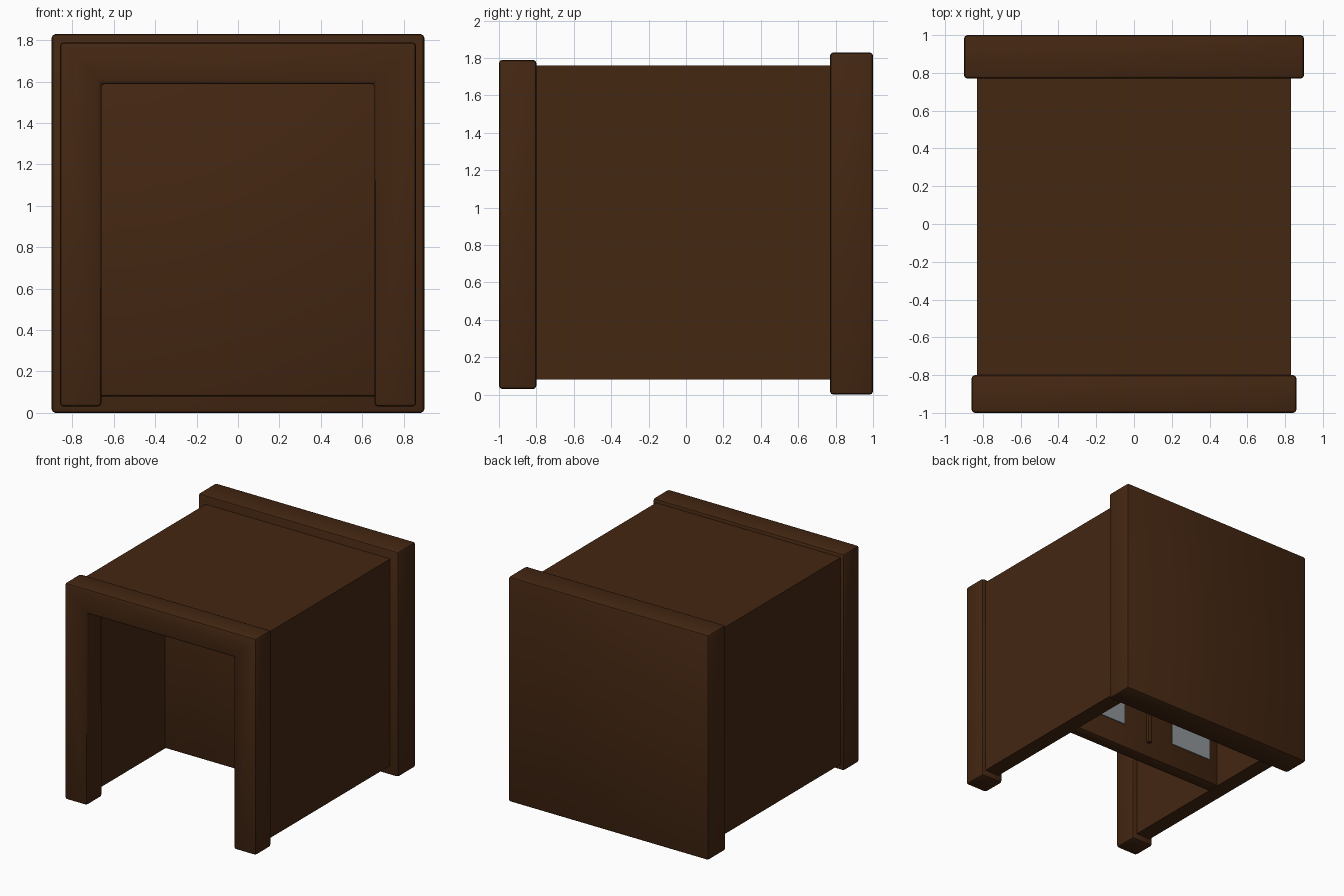
import bpy, bmesh

if "Cube" in bpy.data.objects:
    bpy.data.objects.remove(bpy.data.objects["Cube"])


def material(name, rgb):
    m = bpy.data.materials.new(name)
    m.diffuse_color = (*rgb, 1)
    m.use_nodes = True
    m.node_tree.nodes["Principled BSDF"].inputs["Base Color"].default_value = m.diffuse_color
    return m


BROWN = material("dark_brown_wood", (0.058, 0.020, 0.006))
GREY = material("grey_metal", (0.28, 0.30, 0.32))


def prism(name, profile, y0, y1, bevel=0.0, mat=BROWN):
    """Extrude an xz profile from y0 to y1, with softened edges."""
    bm = bmesh.new()
    face = bm.faces.new([bm.verts.new((x, y0, z)) for x, z in profile])
    ext = bmesh.ops.extrude_face_region(bm, geom=[face])["geom"]
    bmesh.ops.translate(bm, vec=(0, y1 - y0, 0),
                        verts=[v for v in ext if isinstance(v, bmesh.types.BMVert)])
    bmesh.ops.recalc_face_normals(bm, faces=bm.faces)
    if bevel:
        bmesh.ops.bevel(bm, geom=bm.edges[:], offset=bevel, segments=2,
                        profile=0.5, affect='EDGES')
    mesh = bpy.data.meshes.new(name)
    bm.to_mesh(mesh)
    bm.free()
    mesh.materials.append(mat)
    ob = bpy.data.objects.new(name, mesh)
    bpy.context.collection.objects.link(ob)
    bpy.ops.object.select_all(action='DESELECT')
    ob.select_set(True)
    bpy.context.view_layer.objects.active = ob
    bpy.ops.object.shade_smooth_by_angle(angle=0.7)
    return ob


def rect(x0, x1, z0, z1):
    return [(x0, z0), (x1, z0), (x1, z1), (x0, z1)]


def arch(w, top, bottom, iw, itop):
    return [(-w, bottom), (-iw, bottom), (-iw, itop), (iw, itop),
            (iw, bottom), (w, bottom), (w, top), (-w, top)]


# front frame: upside-down U
prism("front_frame", arch(0.86, 1.79, 0.03, 0.66, 1.59), -1.0, -0.80, 0.018)
# side walls and roof
prism("shell", arch(0.83, 1.76, 0.08, 0.70, 1.63), -0.81, 0.78)
# back slab
prism("back_panel", rect(-0.90, 0.90, 0, 1.83), 0.77, 1.0, 0.018)
# partition inside, halfway back
prism("inner_partition", rect(-0.71, 0.71, 0.08, 1.64), 0.06, 0.17, 0.015)
# fittings on the rear of the partition
for side, name in ((-1, "left"), (1, "right")):
    xs = sorted((side * 0.24, side * 0.62))
    prism(name + "_rear_plate", rect(*xs, 0.28, 0.75), 0.168, 0.178, mat=GREY)
prism("rear_handle", rect(-0.02, 0.02, 0.20, 0.60), 0.165, 0.20, 0.008)
